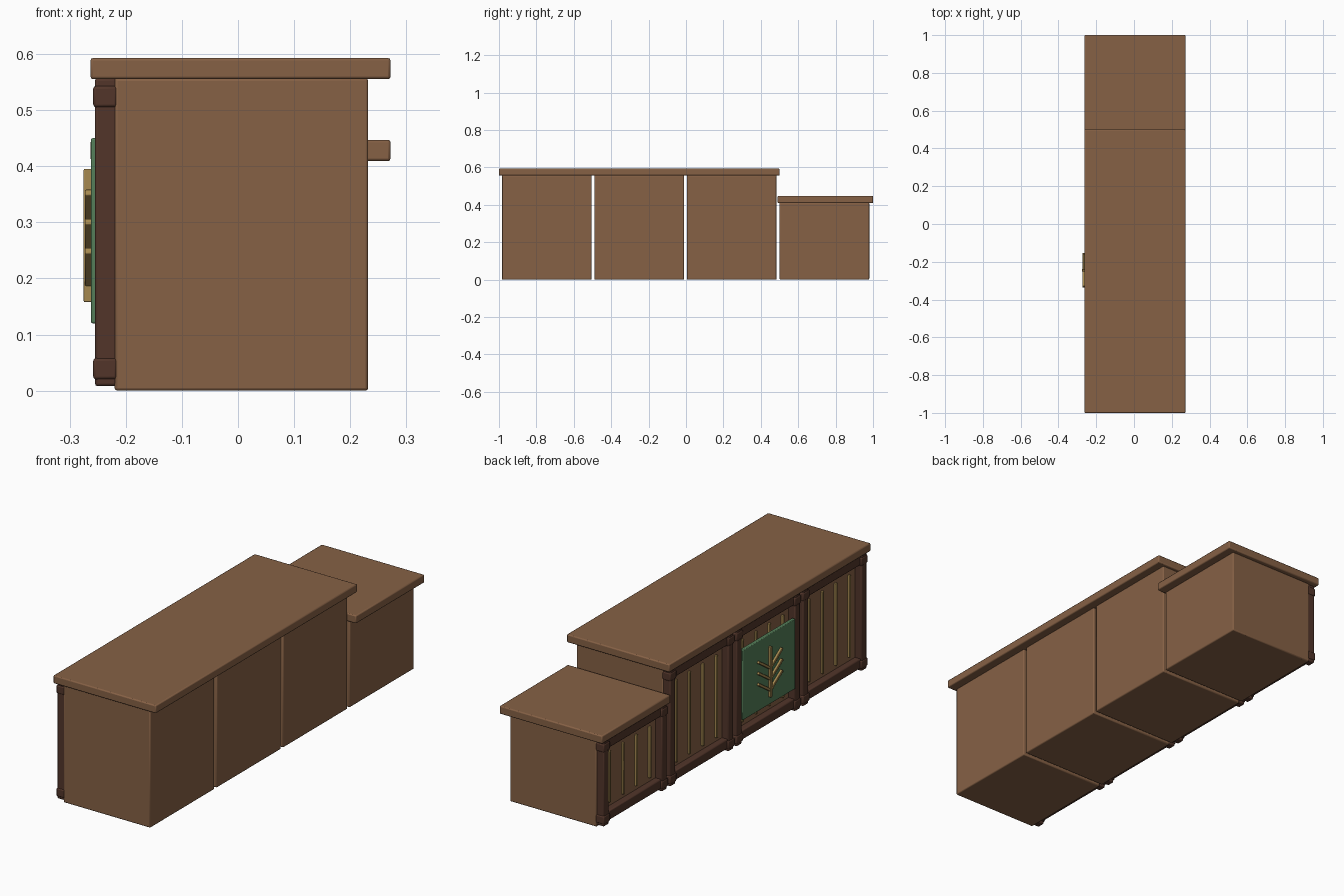
import bpy
from math import atan2, hypot
from mathutils import Vector

cube = bpy.data.objects.get("Cube")
if cube:
    bpy.data.objects.remove(cube, do_unlink=True)


def material(name, rgb):
    m = bpy.data.materials.new(name)
    m.use_nodes = True
    m.diffuse_color = (*rgb, 1)
    m.node_tree.nodes["Principled BSDF"].inputs["Base Color"].default_value = (*rgb, 1)
    return m


WOOD = material("warm_wood", (0.24, 0.12, 0.06))
DARK = material("dark_wood", (0.085, 0.036, 0.023))
GREEN = material("sign_green", (0.09, 0.21, 0.10))
GOLD = material("old_gold", (0.38, 0.25, 0.08))


def box(name, x, y, z, mat, bevel=0.005, tilt=0):
    """Bevelled box from (min, max) ranges, optionally tilted about x."""
    lo, hi = Vector((x[0], y[0], z[0])), Vector((x[1], y[1], z[1]))
    bpy.ops.mesh.primitive_cube_add(size=1, location=(lo + hi) / 2)
    ob = bpy.context.object
    ob.name = name
    ob.scale = hi - lo
    bpy.ops.object.transform_apply(location=False, rotation=False, scale=True)
    ob.rotation_euler.x = tilt
    ob.data.materials.append(mat)
    if bevel:
        mod = ob.modifiers.new("soft_edges", "BEVEL")
        mod.width = bevel
        mod.segments = 2
    bpy.ops.object.shade_smooth_by_angle()
    return ob


def cabinet(label, cy, height):
    """One counter module: plain body with a framed, slatted face on -x."""
    half = 0.24
    box(label + "_body", (-0.22, 0.232), (cy - half, cy + half), (0, height), WOOD)
    # frame posts with square blocks at foot and head
    for side, s in (("left", -1), ("right", 1)):
        post = sorted((cy + s * 0.236, cy + s * 0.198))
        block = sorted((cy + s * 0.24, cy + s * 0.192))
        box(f"{label}_{side}_post", (-0.255, -0.215), post, (0.008, height), DARK)
        for part, z in (("foot", 0.02), ("head", height - 0.052)):
            box(f"{label}_{side}_{part}", (-0.258, -0.215), block, (z, z + 0.038), DARK)
    # rails
    span = (cy - 0.21, cy + 0.21)
    box(label + "_bottom_rail", (-0.25, -0.215), span, (0.02, 0.065), DARK)
    box(label + "_top_rail", (-0.25, -0.215), span, (height - 0.05, height), DARK)
    # gold slats on the recessed panel
    for i in range(4):
        y = cy + (i - 1.5) * 0.1
        box(f"{label}_slat_{i + 1}", (-0.23, -0.218), (y - 0.006, y + 0.006),
            (0.085, height - 0.085), GOLD, 0.002)


TALL, LOW = 0.557, 0.411
for label, cy, height in (("first", -0.745, TALL), ("second", -0.25, TALL),
                          ("third", 0.245, TALL), ("low", 0.74, LOW)):
    cabinet(label, cy, height)

# countertops
box("tall_countertop", (-0.263, 0.272), (-1, 0.5), (0.555, 0.593), WOOD)
box("low_countertop", (-0.263, 0.272), (0.49, 1), (0.409, 0.447), WOOD)

# hanging sign with a sprig emblem
sy = -0.245
box("sign_board", (-0.262, -0.245), (sy - 0.195, sy + 0.195), (0.12, 0.45), GREEN, 0.003)
box("sprig_stem", (-0.275, -0.26), (sy - 0.006, sy + 0.006), (0.158, 0.395), GOLD, 0.002)
rise, run = 0.06, 0.088
length = hypot(rise, run)
for i in range(3):
    z = 0.22 + i * 0.052
    for side, s in (("left", -1), ("right", 1)):
        y = sy + s * run / 2
        box(f"sprig_{side}_leaf_{i + 1}", (-0.273, -0.26), (y - length / 2, y + length / 2),
            (z - 0.006, z + 0.006), GOLD, 0.002, s * atan2(rise, run))
